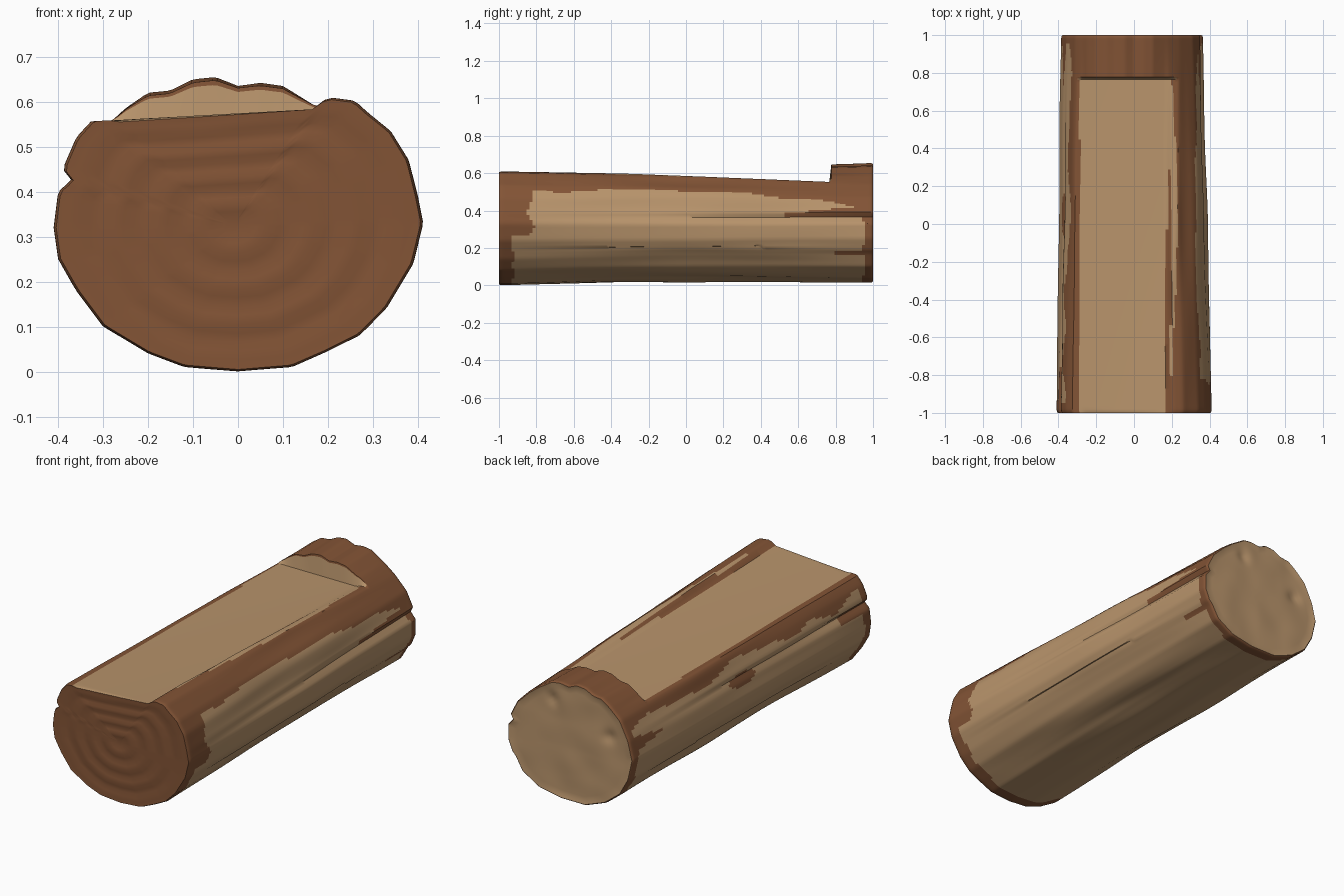
import bpy, bmesh, math
from mathutils import Vector, noise

cube = bpy.data.objects.get("Cube")
if cube:
    bpy.data.objects.remove(cube)


def material(name, rgb):
    m = bpy.data.materials.new(name)
    m.use_nodes = True
    m.diffuse_color = (*rgb, 1)
    m.node_tree.nodes["Principled BSDF"].inputs["Base Color"].default_value = (*rgb, 1)
    return m


BARK, WOOD = 0, 1
SEGMENTS = 180
STEP_Y = 0.765

# End outlines (x, z), clockwise seen from the front
FRONT = [(0, .575), (.17, .587), (.2, .61), (.26, .602), (.29, .575), (.34, .535), (.38, .47),
         (.4, .39), (.412, .33), (.39, .24), (.33, .14), (.27, .08), (.2, .045), (.12, .01),
         (0, 0), (-.12, .01), (-.2, .04), (-.3, .1), (-.36, .18), (-.4, .25), (-.41, .32),
         (-.4, .4), (-.37, .425), (-.39, .45), (-.36, .52), (-.315, .57), (-.27, .558)]
BACK = [(0, .635), (.05, .642), (.1, .635), (.18, .585), (.24, .54), (.31, .47), (.35, .39),
        (.335, .365), (.365, .33), (.365, .25), (.34, .19), (.32, .17), (.28, .1), (.18, .04),
        (.05, .015), (-.1, .015), (-.22, .06), (-.31, .13), (-.36, .22), (-.385, .33),
        (-.36, .43), (-.31, .53), (-.25, .585), (-.2, .62), (-.15, .625), (-.1, .65), (-.05, .655)]


def outline(points, centre_z):
    """Resample a closed outline at even angles around its centre."""
    polar = sorted((math.atan2(x, z - centre_z) % math.tau, x, z) for x, z in points)
    polar = [(polar[-1][0] - math.tau, *polar[-1][1:])] + polar
    polar.append((polar[1][0] + math.tau, *polar[1][1:]))
    result = []
    for i in range(SEGMENTS):
        a = math.tau * i / SEGMENTS
        for p, q in zip(polar, polar[1:]):
            if p[0] <= a <= q[0]:
                f = (a - p[0]) / max(q[0] - p[0], 1e-6)
                result.append(Vector((p[1], 0, p[2])).lerp(Vector((q[1], 0, q[2])), f))
                break
    return result


front, back = outline(FRONT, .32), outline(BACK, .33)


def seat_height(x, y):
    t = (y + 1) / (STEP_Y + 1)
    cut = (.574 + .055 * x) * (1 - t) + .543 * t
    rim = min(max((x - .17) / .03, 0), 1)
    return cut + rim * (.03 * (1 - t) + .01)


def section(y, lift=0.0, scale=1.0):
    """One ring of the log; lift 0 is cut down to the seat, 1 is the full round."""
    t = (y + 1) / 2
    centre = Vector((-.01 * t, 0, .325))
    ring = []
    for a, b in zip(front, back):
        p = a.lerp(b, t)
        belly = .012 * math.sin(math.pi * t)
        bump = noise.noise(Vector((p.x * 9, y * 1.6, p.z * 9))) * .012 * math.sin(math.pi * t)
        p += (p - centre).normalized() * bump
        if p.z < .2:
            p.z += belly
        p = centre + (p - centre) * scale
        top = seat_height(p.x, y)
        if p.z > top:
            p.z = top + (p.z - top) * lift
        p.y = y
        ring.append(p)
    return ring


# Rings: front edge, seat length, upright step, back edge
rings = [section(-1, 0, .985), section(-.99, 0, .997)]
rings += [section(-.98 + (STEP_Y + .98) * i / 110) for i in range(111)]
rings += [section(STEP_Y + .012 * i / 10, i / 10) for i in range(1, 11)]
rings += [section(.78 + .205 * i / 14, 1) for i in range(15)]
rings += [section(.995, 1, .995), section(1, 1, .98)]


def end_face(ring, y, inward, relief):
    """Concentric rings that close an end, with shallow growth-ring relief."""
    centre = Vector((-.01, y, .325))
    result = []
    for i in range(1, 16):
        s = 1 - i / 16
        loop = []
        for p in ring:
            q = centre + (p - centre) * s
            q.y = y + inward * relief(q, s)
            loop.append(q)
        result.append(loop)
    return result


def growth_relief(p, s):
    return .003 + .003 * math.sin(s * 26 + noise.noise(p * 5))


def sawn_relief(p, s):
    knots = sum(math.exp(-((p.x - x) ** 2 + (p.z - z) ** 2) / .0012)
                for x, z in ((.1, .54), (-.24, .42)))
    return .004 + .005 * noise.noise(p * 7) + .012 * knots


rings = end_face(rings[0], -1, 1, growth_relief)[::-1] + rings
rings += end_face(rings[-1], 1, -1, sawn_relief)

bm = bmesh.new()
loops = [[bm.verts.new(p) for p in ring] for ring in rings]
for a, b in zip(loops, loops[1:]):
    for i in range(SEGMENTS):
        j = (i + 1) % SEGMENTS
        bm.faces.new((a[i], a[j], b[j], b[i]))
bm.faces.new(loops[0])
bm.faces.new(loops[-1])
bmesh.ops.remove_doubles(bm, verts=bm.verts, dist=.00005)
bmesh.ops.recalc_face_normals(bm, faces=bm.faces)


def wave(y, freq, amount, seed):
    return amount * noise.noise(Vector((y * freq, seed, .5)))


def bark_or_wood(c, n):
    x, y, z = c
    # Sawn ends
    if n.y > .8 and y > .98:
        return WOOD
    if n.y < -.8 and y < -.98:
        return BARK
    # Upright step and seat
    if STEP_Y - .003 < y < STEP_Y + .0112 and n.y < -.4:
        return WOOD
    right_edge = .2 + .03 * math.sin(max(0, min(1, (.77 - y) / 1.5)) * math.pi) - .025 * (y < -.8)
    if y < STEP_Y and n.z > .85 and -.287 + wave(y, 6, .006, 1) < x < right_edge and z > .5:
        return WOOD
    # Worn sides with ragged bark borders
    front_edge = -.94 + wave(z, 14, .04, 3)
    back_edge = .955 + wave(z, 12, .03, 4)
    if x > 0:
        if z > .26:
            front_edge = -.83 + .1 * max(0, z - .38) + wave(z, 14, .03, 5)
        upper = .505 - .08 * max(0, (y - .2) / .75) + wave(y, 4, .02, 6)
        tongue = (y - .52) / .45
        if tongue > 0 and abs(z - .375 - .02 * tongue) < .008 + .024 * tongue:
            return BARK
        if y > .8 and abs(z - .175) < .008:
            return BARK
    else:
        upper = .49 + wave(y, 4, .05, 7)
        if ((y - .05) / .11) ** 2 + ((z - .41) / .03) ** 2 < 1:
            return BARK
        if y < -.75 and abs(z - .42) < .03:
            return BARK
        if y > .72 and abs(z - .4) < .03 * (y - .72) / .2:
            return BARK
    return WOOD if front_edge < y < back_edge and z < upper else BARK


for f in bm.faces:
    f.material_index = bark_or_wood(f.calc_center_median(), f.normal)

mesh = bpy.data.meshes.new("log_bench")
bm.to_mesh(mesh)
bm.free()
log = bpy.data.objects.new("log_bench", mesh)
bpy.context.collection.objects.link(log)
mesh.materials.append(material("brown bark", (.225, .088, .036)))
mesh.materials.append(material("tan wood", (.48, .295, .148)))

bpy.context.view_layer.objects.active = log
log.select_set(True)
bpy.ops.object.shade_smooth_by_angle(angle=math.radians(40))
